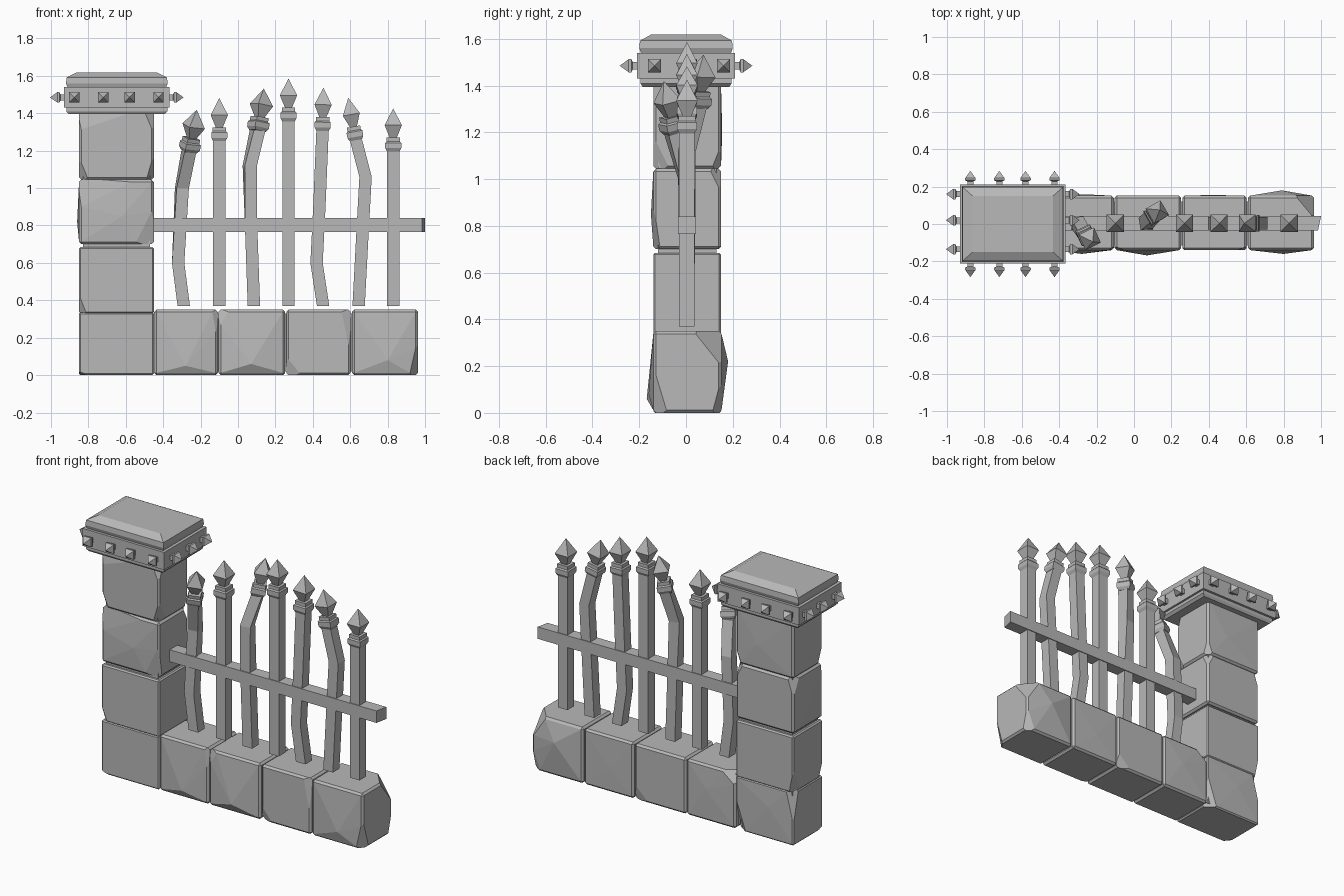
import bpy
import bmesh
from math import radians
from mathutils import Vector, Quaternion

cube = bpy.data.objects.get("Cube")
if cube:
    bpy.data.objects.remove(cube, do_unlink=True)

STONE = (0.48, 0.48, 0.48, 1)
stone = bpy.data.materials.new("stone grey")
stone.use_nodes = True
stone.diffuse_color = STONE
stone.node_tree.nodes["Principled BSDF"].inputs["Base Color"].default_value = STONE

UP = Vector((0, 0, 1))


def finish(name, bm):
    bmesh.ops.recalc_face_normals(bm, faces=bm.faces)
    mesh = bpy.data.meshes.new(name)
    bm.to_mesh(mesh)
    bm.free()
    mesh.materials.append(stone)
    obj = bpy.data.objects.new(name, mesh)
    bpy.context.collection.objects.link(obj)
    return obj


def loft(name, rings):
    """Skin rectangular rings: (centre, half width, half depth, rotation)."""
    bm = bmesh.new()
    loops = []
    for centre, hx, hy, rot in rings:
        loops.append([bm.verts.new(Vector(centre) + rot @ Vector((sx * hx, sy * hy, 0)))
                      for sx, sy in ((-1, -1), (1, -1), (1, 1), (-1, 1))])
    for a, b in zip(loops, loops[1:]):
        for i in range(4):
            j = (i + 1) % 4
            bm.faces.new((a[i], a[j], b[j], b[i]))
    bm.faces.new(loops[0])
    bm.faces.new(loops[-1])
    bmesh.ops.remove_doubles(bm, verts=bm.verts, dist=0.0005)
    return finish(name, bm)


def block(name, lo, hi, chips=(), bulges=(), bevel=0.012):
    """Stone block with chipped corners and faces pulled to a point."""
    lo, hi = Vector(lo), Vector(hi)
    bm = bmesh.new()
    bmesh.ops.create_cube(bm, size=1)
    for v in bm.verts:
        v.co = Vector([(l + h) / 2 + c * (h - l) for l, h, c in zip(lo, hi, v.co)])
    if bevel:
        bmesh.ops.bevel(bm, geom=bm.edges[:], offset=bevel, segments=1, affect='EDGES')
    # each chip gives the signed cut length along x, y and z from one corner
    for chip in chips:
        corner = Vector([h if c > 0 else l for l, h, c in zip(lo, hi, chip)])
        normal = Vector([1 / c for c in chip])
        bmesh.ops.bisect_plane(bm, geom=bm.verts[:] + bm.edges[:] + bm.faces[:],
                               plane_co=corner - Vector((chip[0], 0, 0)),
                               plane_no=normal.normalized(), clear_outer=True)
        bmesh.ops.holes_fill(bm, edges=bm.edges[:], sides=0)
        bmesh.ops.recalc_face_normals(bm, faces=bm.faces)
    for direction, point in bulges:
        side = Vector(direction)
        face = max(bm.faces, key=lambda f: f.normal.dot(side) * f.calc_area())
        tip = bmesh.ops.poke(bm, faces=[face])["verts"][0]
        tip.co = Vector(point)
        bm.normal_update()
    return finish(name, bm)


FRONT, BACK, LEFT, RIGHT = (0, -1, 0), (0, 1, 0), (1, 0, 0), (-1, 0, 0)

# Pillar stones around a slightly recessed core
block("pillar_core", (-0.83, -0.12, 0.02), (-0.47, 0.13, 1.4), bevel=0)
block("pillar_foot", (-0.85, -0.14, 0), (-0.45, 0.15, 0.335),
      chips=[(-0.05, -0.06, -0.02), (0.07, 0.05, -0.2), (-0.05, 0.05, 0.2)],
      bulges=[(BACK, (-0.68, 0.155, 0.2))], bevel=0.008)
block("pillar_lower_stone", (-0.85, -0.14, 0.33), (-0.45, 0.15, 0.685),
      chips=[(-0.04, -0.04, -0.1), (-0.03, 0.06, -0.15)], bevel=0.008)
block("pillar_middle_stone", (-0.85, -0.14, 0.7), (-0.45, 0.15, 1.045),
      chips=[(0.05, 0.05, 0.1), (-0.3, -0.02, 0.15), (-0.04, 0.06, 0.12), (0.1, -0.03, -0.2)],
      bulges=[(FRONT, (-0.62, -0.15, 0.85)), (RIGHT, (-0.86, 0.02, 0.82))])
block("pillar_upper_stone", (-0.85, -0.14, 1.045), (-0.45, 0.15, 1.41),
      chips=[(-0.05, -0.05, -0.12), (0.04, -0.07, -0.14), (0.05, -0.04, 0.12),
             (0.04, 0.04, -0.1), (-0.3, -0.02, 0.1)],
      bulges=[(BACK, (-0.6, 0.155, 1.2))])

# Pillar cap: stepped underside, studded band and bevelled top slab
CAP_X = -0.648
NONE = Quaternion()


def cap_piece(name, steps):
    loft(name, [((CAP_X, 0, z), hx, hy, NONE) for hx, hy, z in steps])


cap_piece("cap_underside", [(0.255, 0.185, 1.395), (0.27, 0.195, 1.41), (0.27, 0.195, 1.44)])
cap_piece("cap_band", [(0.283, 0.21, 1.43), (0.283, 0.21, 1.54)])
cap_piece("cap_slab", [(0.26, 0.19, 1.53), (0.272, 0.2, 1.56),
                       (0.268, 0.197, 1.592), (0.215, 0.15, 1.618)])


# Pointed studs on all four sides of the band
def stud(base, direction):
    direction = Vector(direction)
    rot = UP.rotation_difference(direction)
    profile = [(-0.01, 0.016), (0.018, 0.016), (0.024, 0.028), (0.035, 0.028), (0.074, 0)]
    loft("cap_stud", [(Vector(base) + direction * d, w, w, rot) for d, w in profile])


for x in (-0.875, -0.72, -0.58, -0.425):
    stud((x, -0.21, 1.485), FRONT)
    stud((x, 0.21, 1.485), BACK)
for y in (-0.135, 0.02, 0.16):
    stud((CAP_X - 0.283, y, 1.485), RIGHT)
    stud((CAP_X + 0.283, y, 1.485), LEFT)

# Low wall stones
block("wall_core", (-0.46, -0.115, 0.02), (0.85, 0.12, 0.33), bevel=0)
walls = [
    (-0.448, -0.108, [(-0.1, 0.06, 0.08), (0.03, -0.02, 0.2)],
     [(FRONT, (-0.28, -0.16, 0.05)), (BACK, (-0.25, 0.158, 0.2))]),
    (-0.104, 0.252, [(-0.06, -0.02, 0.1), (0.1, 0.02, -0.1)],
     [(FRONT, (0.07, -0.168, 0.06))]),
    (0.258, 0.602, [(0.05, -0.02, 0.25), (-0.08, -0.03, -0.1)],
     [(BACK, (0.42, 0.155, 0.15))]),
    (0.61, 0.962, [(0.045, -0.06, -0.2), (0.1, 0.12, 0.15), (0.06, 0.04, -0.15)],
     [(FRONT, (0.8, -0.16, 0.08)), (BACK, (0.79, 0.18, 0.22))]),
]
for x0, x1, chips, bulges in walls:
    block("wall_stone", (x0, -0.14, 0), (x1, 0.152, 0.35), chips, bulges)

# Horizontal rail with a slanted free end
rail = block("fence_rail", (-0.46, -0.034, 0.765), (1.0, 0.042, 0.84), bevel=0)
for v in rail.data.vertices:
    if v.co.x > 0 and v.co.y < 0:
        v.co.x -= 0.016

# Fence bars: square shaft, collar and spear point along the last direction
SPEAR = [(0, 0.033), (0.018, 0.043), (0.046, 0.043), (0.053, 0.036),
         (0.074, 0.036), (0.074, 0.019), (0.14, 0.046), (0.23, 0)]


def bar(path, tip, twist=0):
    path = [Vector(p) for p in path]
    direction = (Vector(tip) - path[-1]).normalized()
    rot = UP.rotation_difference(direction) @ Quaternion(UP, radians(twist))
    rings = []
    for i, p in enumerate(path):
        turn = Quaternion(UP, radians(twist) * max(0, i - 1) / (len(path) - 1))
        rings.append((p, 0.033, 0.033, turn))
    loft("fence_bar", rings)
    loft("spear_point", [(path[-1] + direction * (d - 0.004), w, w, rot) for d, w in SPEAR])


Y = 0.004
for x, top in ((-0.1, 1.255), (0.27, 1.36), (0.83, 1.2)):
    bar([(x, Y, 0.37), (x, Y, top)], (x, Y, top + 0.23))
bar([(-0.29, Y, 0.37), (-0.32, Y, 0.6), (-0.3, Y, 1.0), (-0.262, -0.055, 1.2)],
    (-0.22, -0.095, 1.42), 25)
bar([(0.085, Y, 0.37), (0.07, Y, 0.8), (0.063, Y, 1.12), (0.105, 0.048, 1.31)],
    (0.138, 0.075, 1.53), 30)
bar([(0.455, Y, 0.37), (0.42, Y, 0.6), (0.435, Y, 0.9), (0.452, Y, 1.31)],
    (0.457, Y, 1.54))
bar([(0.645, Y, 0.37), (0.665, Y, 0.75), (0.682, Y, 1.06), (0.63, Y, 1.26)],
    (0.59, Y, 1.48))
